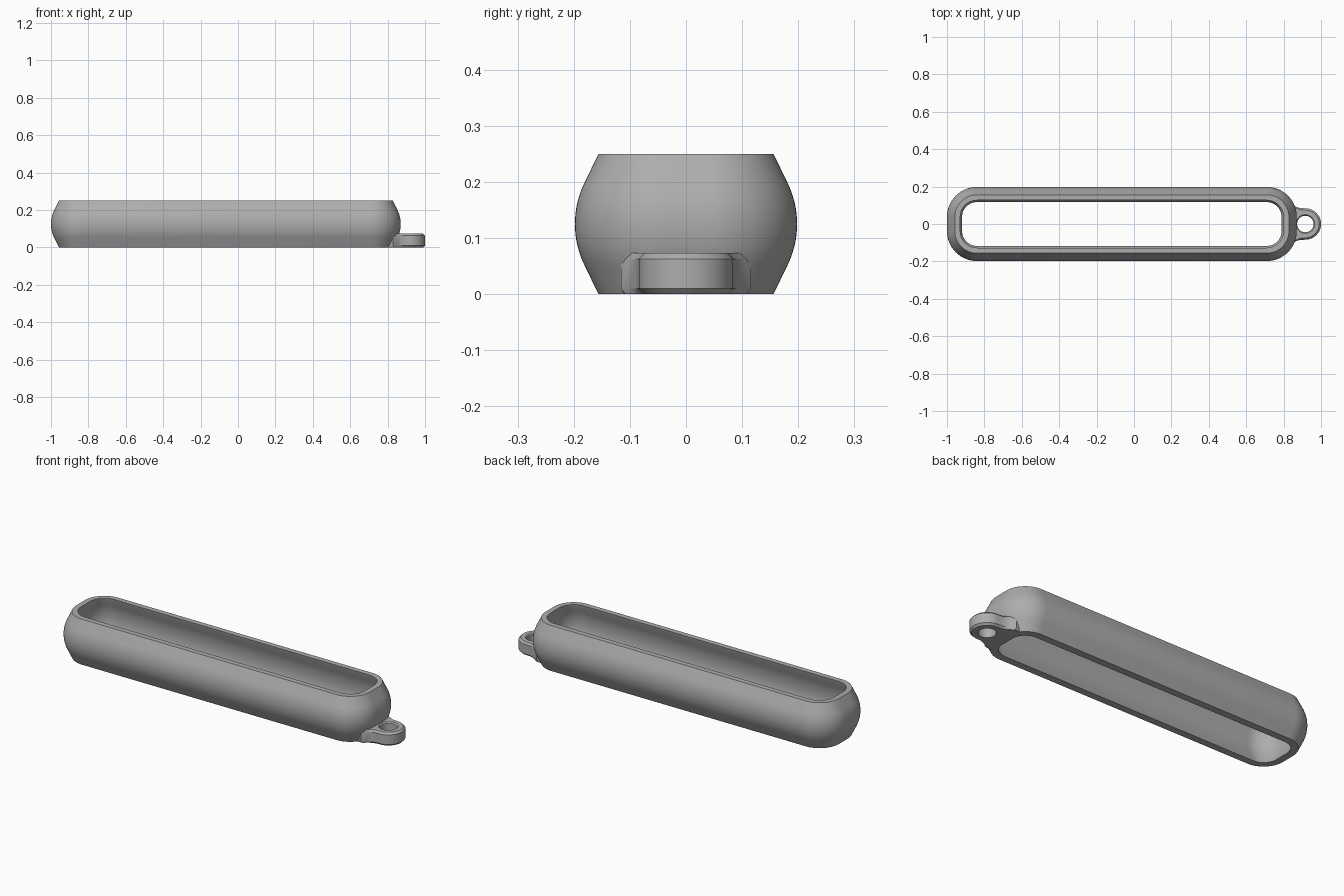
import bpy
import bmesh
from math import sin, cos, pi, radians, atan2
from mathutils import Vector

if "Cube" in bpy.data.objects:
    bpy.data.objects.remove(bpy.data.objects["Cube"])

grey = bpy.data.materials.new("plain grey")
grey.use_nodes = True
colour = (0.42, 0.42, 0.42, 1)
grey.diffuse_color = colour
grey.node_tree.nodes["Principled BSDF"].inputs["Base Color"].default_value = colour


def loft(name, sections, angle):
    """Join closed sections, placed round a closed path, into one solid."""
    bm = bmesh.new()
    rows = [[bm.verts.new(p) for p in s] for s in sections]
    for a, b in zip(rows, rows[1:] + rows[:1]):
        for i in range(len(a)):
            j = (i + 1) % len(a)
            bm.faces.new((a[i], a[j], b[j], b[i]))
    bmesh.ops.recalc_face_normals(bm, faces=bm.faces)
    mesh = bpy.data.meshes.new(name)
    bm.to_mesh(mesh)
    bm.free()
    mesh.materials.append(grey)
    obj = bpy.data.objects.new(name, mesh)
    bpy.context.collection.objects.link(obj)
    bpy.ops.object.select_all(action='DESELECT')
    bpy.context.view_layer.objects.active = obj
    obj.select_set(True)
    bpy.ops.object.shade_smooth_by_angle(angle=radians(angle))
    return obj


# Bulging sleeve: wall section as (distance outside the core, height)
CORE_X, CORE_Y, MID_X, HEIGHT = 0.775, 0.038, -0.065, 0.25
slope, bulge = radians(26.6), 0.167
outer = [(0.118, 0)]
for k in range(-8, 9):
    t = slope * k / 8
    outer.append((0.16 - bulge * (1 - cos(t)), HEIGHT / 2 + bulge * sin(t)))
outer.append((0.118, HEIGHT))
inner = [(0.089, 0.25), (0.092, 0.235), (0.107, 0.2), (0.115, 0.17),
         (0.119, 0.125), (0.115, 0.09), (0.101, 0.05), (0.088, 0.02), (0.079, 0)]
wall = outer + inner

sections = []
STEPS = 16
for quarter in range(4):
    sx = 1 if quarter in (0, 3) else -1
    sy = 1 if quarter < 2 else -1
    for k in range(STEPS + 1):
        a = (quarter + k / STEPS) * pi / 2
        sections.append([(MID_X + sx * CORE_X + r * cos(a),
                          sy * CORE_Y + r * sin(a), z) for r, z in wall])
loft("sleeve_body", sections, 25)

# Key-ring lug: round eye, flared neck and a root buried in the sleeve wall
EYE, EYE_R, HOLE_R, LUG_H, CHAMFER = Vector((0.916, 0)), 0.084, 0.044, 0.073, 0.01
flare = [(0.89, 0.085), (0.87, 0.09), (0.85, 0.1), (0.83, 0.116)]
root = [(0.797, 0.11), (0.814, 0.085), (0.823, 0.058), (0.826, 0.03)]
half = [(x, y, CHAMFER) for x, y in flare] + [(x, y, 0) for x, y in root]
eye = [(EYE.x + EYE_R * cos(a), EYE_R * sin(a), CHAMFER)
       for a in (pi * (k / 32 - 0.5) for k in range(33))]
outline = eye + half + [(0.826, 0, 0)] + [(x, -y, c) for x, y, c in reversed(half)]

sections = []
for x, y, c in outline:
    d = Vector((x, y)) - EYE
    reach, ray = d.length, d.normalized()
    lug_section = [(HOLE_R, 0), (reach - c, 0), (reach, CHAMFER),
                   (reach, LUG_H - CHAMFER), (reach - c, LUG_H),
                   (HOLE_R + 0.006, LUG_H), (HOLE_R, LUG_H - 0.006)]
    sections.append([(EYE.x + ray.x * r, ray.y * r, z) for r, z in lug_section])
loft("key_ring_lug", sections, 25)
